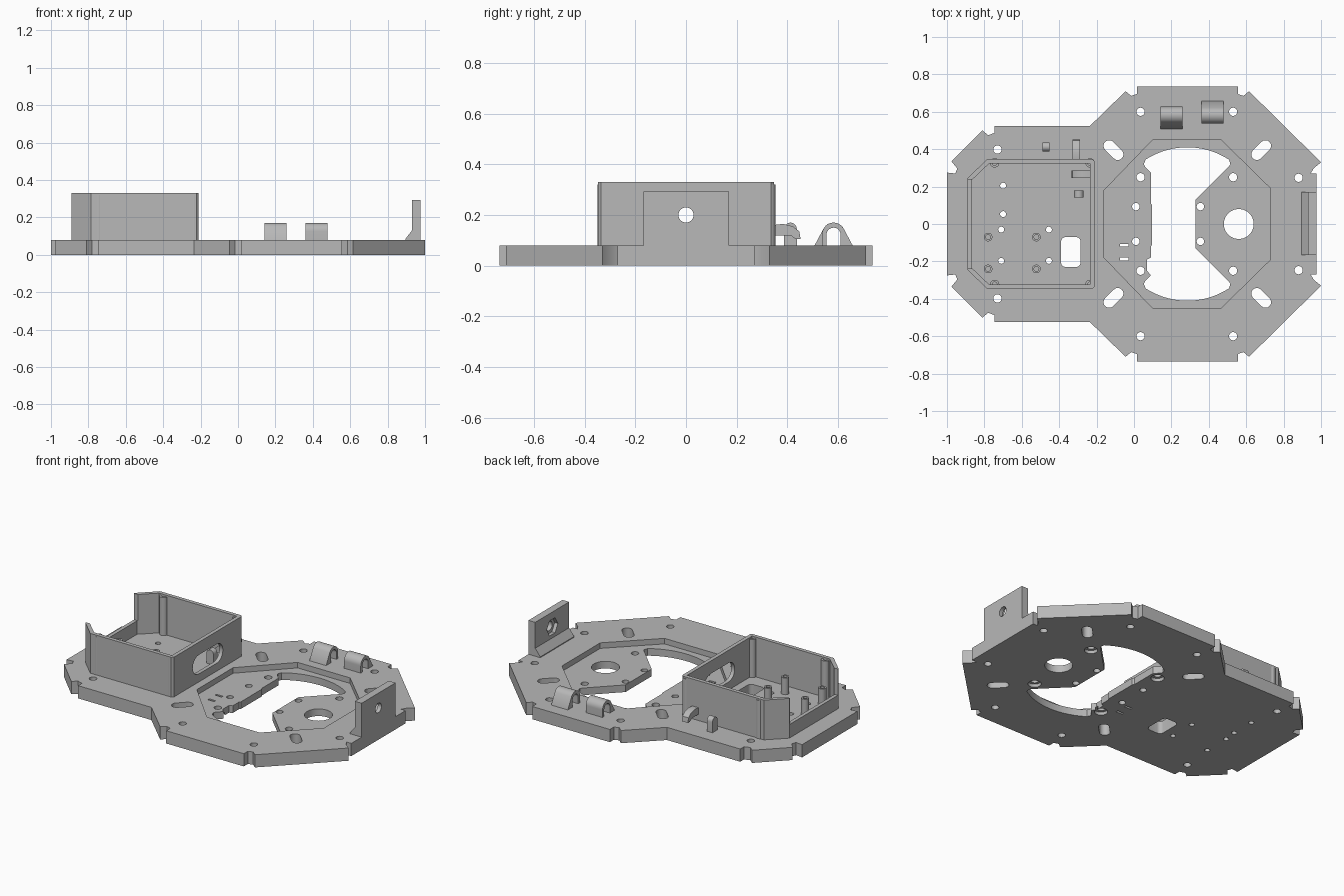
import bpy, bmesh
from math import sin, cos, pi, radians
from mathutils import Vector

cube = bpy.data.objects.get("Cube")
if cube:
    bpy.data.objects.remove(cube)

grey = bpy.data.materials.new("light grey plastic")
grey.use_nodes = True
grey.diffuse_color = (0.48, 0.48, 0.48, 1)
grey.node_tree.nodes["Principled BSDF"].inputs["Base Color"].default_value = (0.48, 0.48, 0.48, 1)

# Each axis places the profile coordinates (u, v) and the extrusion depth w
AXES = {"z": lambda u, v, w: (u, v, w),
        "x": lambda u, v, w: (w, u, v),
        "y": lambda u, v, w: (u, w, v)}


def prism(name, pts, lo, hi, axis="z"):
    place = AXES[axis]
    bm = bmesh.new()
    bottom = [bm.verts.new(place(u, v, lo)) for u, v in pts]
    top = [bm.verts.new(place(u, v, hi)) for u, v in pts]
    n = len(pts)
    bm.faces.new(bottom)
    bm.faces.new(top)
    for i in range(n):
        j = (i + 1) % n
        bm.faces.new((bottom[i], bottom[j], top[j], top[i]))
    bmesh.ops.recalc_face_normals(bm, faces=bm.faces)
    mesh = bpy.data.meshes.new(name)
    bm.to_mesh(mesh)
    bm.free()
    mesh.materials.append(grey)
    obj = bpy.data.objects.new(name, mesh)
    bpy.context.collection.objects.link(obj)
    return obj


def arc(cx, cy, r, start, end, n=16):
    angles = [radians(start + (end - start) * i / n) for i in range(n + 1)]
    return [(cx + r * cos(a), cy + r * sin(a)) for a in angles]


def circle(cx, cy, r, n=24):
    return arc(cx, cy, r, 0, 360, n)[:-1]


def slot(cx, cy, length, width, angle):
    d = (length - width) / 2
    a = radians(angle)
    dx, dy = d * cos(a), d * sin(a)
    return (arc(cx + dx, cy + dy, width / 2, angle - 90, angle + 90, 10)
            + arc(cx - dx, cy - dy, width / 2, angle + 90, angle + 270, 10))


def rect(x0, x1, y0, y1):
    return [(x0, y0), (x1, y0), (x1, y1), (x0, y1)]


def mirrored(upper):
    return upper + [(x, -y) for x, y in reversed(upper)]


def cut(target, pts, lo, hi, axis="z"):
    cutter = prism("cutter", pts, lo, hi, axis)
    cutter.hide_render = True
    mod = target.modifiers.new("cut", "BOOLEAN")
    mod.operation = "DIFFERENCE"
    mod.solver = "EXACT"
    mod.object = cutter
    bpy.context.view_layer.objects.active = target
    bpy.ops.object.modifier_apply(modifier=mod.name)
    bpy.data.objects.remove(cutter)


PLATE, RECESS, RIM = 0.08, 0.045, 0.33
parts = []

# Base plate outline with notched corners
outline = mirrored([(-1, .275), (-.955, .27), (-.945, .297), (-.976, .335), (-.81, .5),
                    (-.78, .475), (-.745, .487), (-.745, .525), (-.235, .525),
                    (-.045, .71), (-.015, .685), (.015, .695), (.015, .735),
                    (.555, .735), (.555, .695), (.585, .685), (.615, .71),
                    (1, .33), (.96, .297), (.945, .27), (.977, .27)])
plate = prism("base_plate", outline, 0, PLATE)
parts.append(plate)

# Octagonal recess and the large opening
cut(plate, mirrored([(-.16, .18), (.1, .45), (.465, .45), (.73, .19)]), RECESS, .2)
opening = (arc(.285, 0, .41, 57, 123, 24) + [(.053, .32), (.06, .305), (.09, .275)]
           + [(.09, .11), (.097, .1), (.097, -.11), (.09, -.12), (.09, -.18),
              (.07, -.19), (.07, -.25), (.09, -.275), (.06, -.305), (.053, -.32)]
           + arc(.285, 0, .41, 237, 303, 24)
           + [(.515, -.32), (.505, -.305), (.33, -.13), (.33, .13), (.505, .305), (.515, .32)])
cut(plate, opening, -.1, .2)

# Holes through the plate
cut(plate, circle(.56, 0, .08, 40), -.1, .2)
for side in (1, -1):
    for x, y in [(.035, .6), (.53, .6), (.88, .247), (.035, .25), (.53, .25), (-.73, .398)]:
        cut(plate, circle(x, side * y, .022), -.1, .2)
    for x in (.01, .355):
        cut(plate, circle(x, side * .093, .02), -.1, .2)
    for x in (.035, .53):
        cut(plate, circle(x, side * .25, .038), -.1, .02)
    for x, angle in [(-.11, 135), (.68, 45)]:
        cut(plate, slot(x, side * .395, .125, .06, side * angle), -.1, .2)
for x, y in [(-.7, .205), (-.7, .053), (-.71, -.03), (-.71, -.197), (-.455, -.03), (-.455, -.197)]:
    cut(plate, circle(x, y, .016, 16), -.1, .2)
for y in (-.113, -.187):
    cut(plate, rect(-.075, -.03, y - .007, y + .007), -.1, .2)
window = []
for x, y, a in [(-.31, -.095, 0), (-.365, -.095, 90), (-.365, -.205, 180), (-.31, -.205, 270)]:
    window += arc(x, y, .025, a, a + 90, 6)
cut(plate, window, -.1, .2)

# Open-topped housing with a low end wall and a cable slot
housing = prism("housing_walls", mirrored([(-.89, .245), (-.785, .347), (-.222, .347), (-.21, .335)]),
                PLATE - .005, RIM)
cut(housing, mirrored([(-.867, .235), (-.775, .323), (-.234, .323)]), 0, .5)
cut(housing, rect(-.238, .238, .165, .5), -1, -.86, "x")
cut(housing, slot(0, .19, .3, .12, 0), -.3, -.1, "x")
parts.append(housing)


def tube(name, x, y, r, hole, top):
    post = prism(name, circle(x, y, r, 20), PLATE - .005, top)
    cut(post, circle(x, y, hole, 16), PLATE + .01, .5)
    parts.append(post)


# Corner screw columns and circuit board standoffs
for x in (-.745, -.235):
    for y in (-.323, .327):
        tube("screw_column", x, y, .025, .013, RIM - .01)
for x in (-.78, -.522):
    for y in (-.07, -.24):
        tube("board_standoff", x, y, .023, .013, .185)

# Upright end bracket with a hexagonal nut pocket
bracket = prism("end_bracket", [(.895, .075), (.895, .085), (.93, .13), (.93, .293),
                                (.977, .293), (.977, .075)], -.167, .17, "y")
cut(bracket, circle(0, .2, .03), .8, 1.1, "x")
cut(bracket, circle(0, .2, .055, 6), .8, .952, "x")
parts.append(bracket)

# Arched cable loops, each with one sloping foot
for x, s in [(.2, -1), (.42, 1)]:
    profile = ([(.045, .075)] + arc(0, .125, .045, 0, 150)
               + [(-.075, .08), (-.075, .075), (-.028, .075)]
               + arc(0, .122, .028, 180, 0))
    profile += [(.028, .075)]
    parts.append(prism("cable_loop", [(.582 - s * u, v) for u, v in profile],
                       x - .058, x + .058, "x"))

# Hooks reaching out from the housing walls, and their facing pegs
hook = [(-.01, .12), (-.01, .16), (.03, .165), (.07, .155), (.095, .135),
        (.1, .105), (.08, .105), (.06, .12)]
parts.append(prism("outer_hook", [(.352 + u, v) for u, v in hook], -.33, -.288, "x"))
parts.append(prism("inner_hook", [(-.235 - u, v) for u, v in hook], .245, .286, "y"))
peg = [(-.025, .075), (.025, .075)] + arc(0, .145, .025, 0, 180, 10)
parts.append(prism("outer_peg", [(.412 + u, v) for u, v in peg], -.49, -.452, "x"))
parts.append(prism("inner_peg", [(-.295 + u, v) for u, v in peg], .143, .18, "y"))

# Smooth the round parts, keep the edges crisp
bpy.ops.object.select_all(action="DESELECT")
for part in parts:
    part.select_set(True)
bpy.context.view_layer.objects.active = plate
bpy.ops.object.shade_smooth_by_angle(angle=radians(30))
